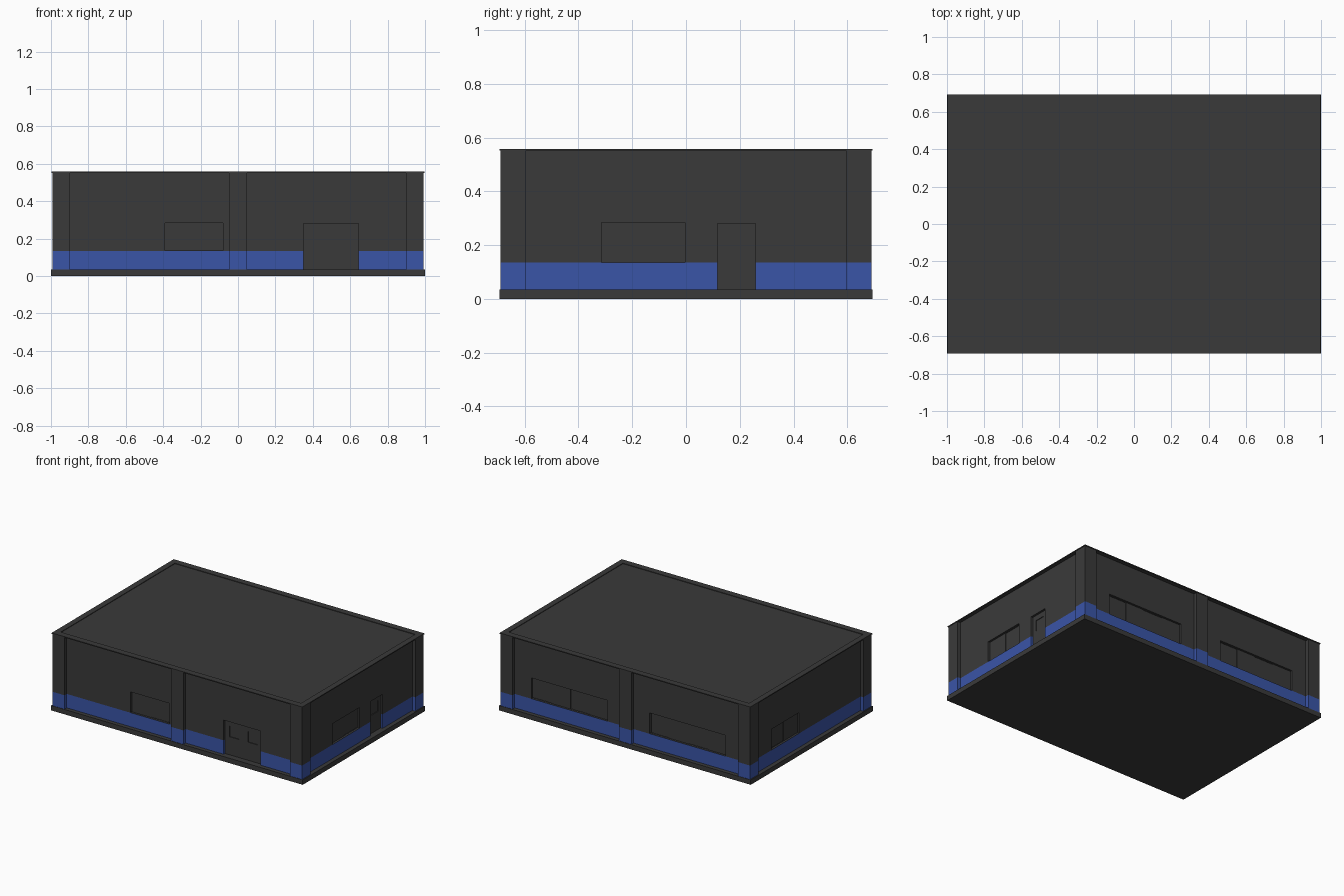
import bpy

if "Cube" in bpy.data.objects:
    bpy.data.objects.remove(bpy.data.objects["Cube"])

def material(name, rgb):
    m = bpy.data.materials.new(name)
    m.diffuse_color = (*rgb, 1)
    m.use_nodes = True
    m.node_tree.nodes["Principled BSDF"].inputs["Base Color"].default_value = m.diffuse_color
    return m

GREY = material("dark_grey", (0.042, 0.042, 0.042))
BLUE = material("blue", (0.042, 0.09, 0.39))

def box(name, x, y, z, mat=GREY):
    bpy.ops.mesh.primitive_cube_add(size=1)
    o = bpy.context.object
    o.name = name
    o.location = [(r[0] + r[1]) / 2 for r in (x, y, z)]
    o.scale = [r[1] - r[0] for r in (x, y, z)]
    bpy.ops.object.transform_apply(location=True, rotation=False, scale=True)
    o.data.materials.append(mat)
    return o

def cut(target, x, y, z):
    c = box("cutter", x, y, z)
    c.hide_render = True
    m = target.modifiers.new("cut", 'BOOLEAN')
    m.operation, m.solver, m.object = 'DIFFERENCE', 'EXACT', c
    bpy.context.view_layer.objects.active = target
    bpy.ops.object.modifier_apply(modifier=m.name)
    bpy.data.objects.remove(c, do_unlink=True)

WX, WY = 0.97, 0.664            # recessed wall planes
PX, PY = 0.993, 0.69            # pilaster planes
Z0, ZB, ZT = 0.035, 0.135, 0.553  # slab top, band top, wall top

def recess(target, side, a, b, z, depth):
    """Sink an opening from a to b along one facade."""
    if side in ("front", "back"):
        y = (-WY - 0.02, -WY + depth) if side == "front" else (WY - depth, WY + 0.02)
        cut(target, (a, b), y, z)
    else:
        x = (-WX - 0.02, -WX + depth) if side == "left" else (WX - depth, WX + 0.02)
        cut(target, x, (a, b), z)

# Floor slab and wall core
box("floor_slab", (-1, 1), (-0.693, 0.693), (0, Z0))
lower = box("wall_band", (-WX, WX), (-WY, WY), (Z0, ZB), BLUE)
upper = box("wall_upper", (-WX, WX), (-WY, WY), (ZB, ZT))

# Windows: shallow openings, alternate panes set slightly deeper
windows = [("back", -0.78, -0.175, 4), ("back", 0.16, 0.765, 4),
           ("front", -0.39, -0.08, 2), ("right", -0.315, -0.003, 2),
           ("left", 0.10, 0.417, 2)]
for side, a, b, n in windows:
    w = (b - a) / n
    recess(upper, side, a, b, (ZB + 0.001, 0.285), 0.015)
    for i in range(1, n, 2):
        right = a + (i + 1) * w - (0.002 if i == n - 1 else 0)
        recess(upper, side, a + i * w, right, (ZB + 0.003, 0.283), 0.018)

# Doors: an opening holding a grey leaf with small sunken windows
doors = [("front", 0.35, 0.643, [(0.388, 0.463), (0.533, 0.608)]),
         ("right", 0.117, 0.258, [(0.15, 0.225)])]
for side, a, b, lights in doors:
    for t in (lower, upper):
        recess(t, side, a, b, (Z0 - 0.01, 0.28), 0.04)
    if side == "front":
        leaf = box("double_door", (a, b), (-WY + 0.015, -WY + 0.04), (Z0, 0.28))
    else:
        leaf = box("side_door", (WX - 0.04, WX - 0.015), (a, b), (Z0, 0.28))
    for p, q in lights:
        recess(leaf, side, p, q, (0.165, 0.243), 0.02)

# Pilasters at the corners and the middle of the long facades
def pilaster(name, x, y):
    box(name + "_base", x, y, (Z0, ZB), BLUE)
    box(name + "_shaft", x, y, (ZB, ZT))

def span(s, a, b):
    return (a, b) if s > 0 else (-b, -a)

for sy, yn in ((-1, "front"), (1, "back")):
    pilaster(yn + "_middle_pilaster", (-0.048, 0.048), span(sy, WY - 0.01, PY))
    for sx, xn in ((-1, "left"), (1, "right")):
        pilaster(f"{yn}_{xn}_pilaster", span(sx, 0.897, PX), span(sy, 0.595, PY))

# Thin roof plate with a slightly sunken deck
roof = box("roof", (-0.996, 0.996), (-0.693, 0.693), (ZT - 0.002, 0.558))
cut(roof, (-0.955, 0.955), (-0.648, 0.648), (0.5535, 0.6))
